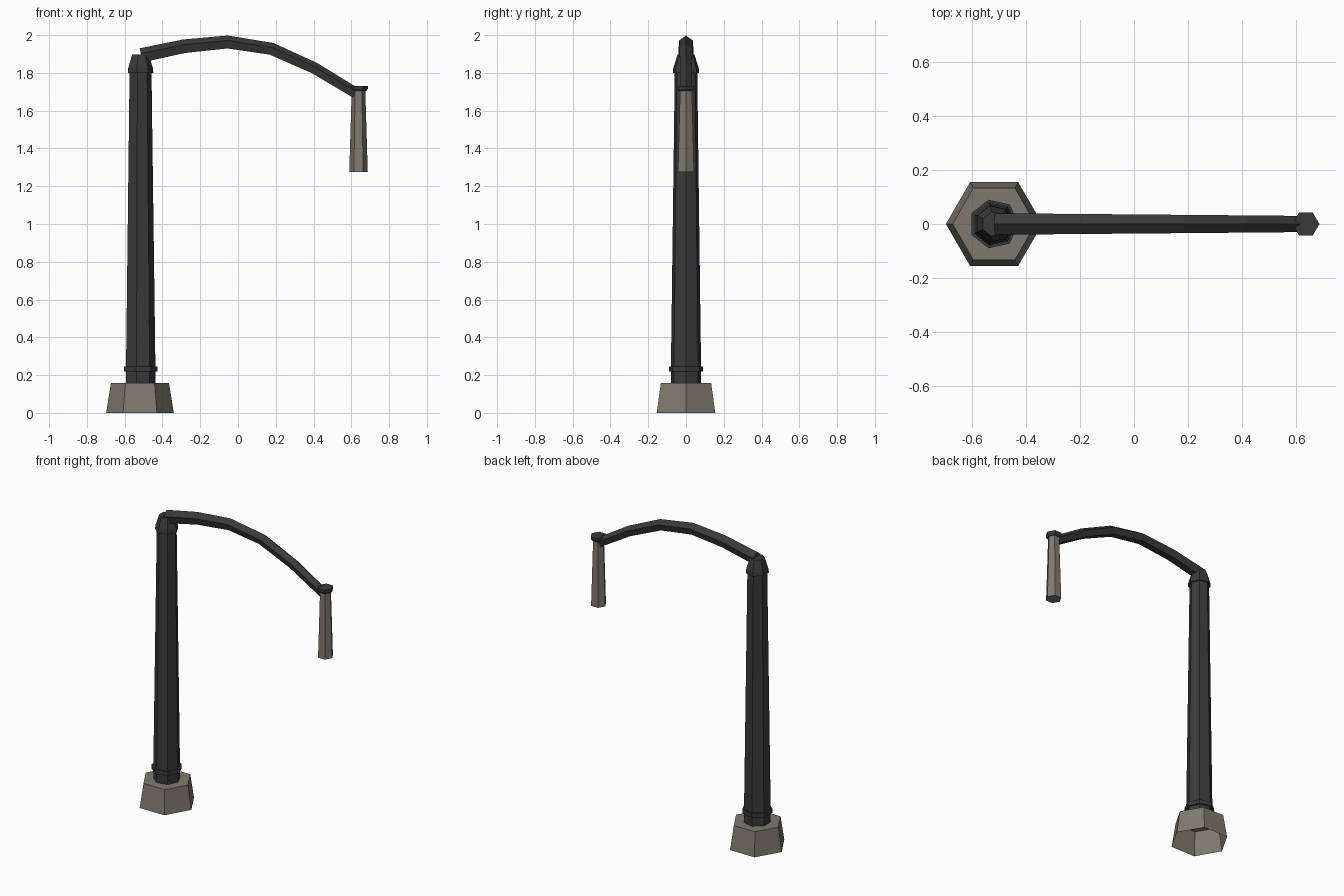
import bpy, bmesh, math
from mathutils import Vector

cube = bpy.data.objects.get("Cube")
if cube:
    bpy.data.objects.remove(cube, do_unlink=True)


def material(name, rgb):
    mat = bpy.data.materials.new(name)
    mat.use_nodes = True
    mat.diffuse_color = (*rgb, 1)
    mat.node_tree.nodes["Principled BSDF"].inputs["Base Color"].default_value = (*rgb, 1)
    return mat


IRON = material("dark iron", (0.042, 0.042, 0.043))
STONE = material("warm grey", (0.215, 0.195, 0.155))


def skin(name, rings, mat, cap_start=True, cap_end=True):
    """Join successive rings of points into a flat shaded shell."""
    bm = bmesh.new()
    loops = [[bm.verts.new(p) for p in ring] for ring in rings]
    n = len(loops[0])
    for a, b in zip(loops, loops[1:]):
        for i in range(n):
            j = (i + 1) % n
            bm.faces.new((a[i], a[j], b[j], b[i]))
    if cap_start:
        bm.faces.new(loops[0][::-1])
    if cap_end:
        bm.faces.new(loops[-1])
    bmesh.ops.recalc_face_normals(bm, faces=bm.faces)
    mesh = bpy.data.meshes.new(name)
    bm.to_mesh(mesh)
    bm.free()
    mesh.materials.append(mat)
    obj = bpy.data.objects.new(name, mesh)
    bpy.context.collection.objects.link(obj)
    return obj


def turned(name, x, sides, profile, mat, cap_start=True):
    """Upright shape from (radius, height) pairs, one corner facing +x."""
    angles = [math.tau * i / sides for i in range(sides)]
    rings = [[(x + r * math.cos(a), r * math.sin(a), z) for a in angles] for r, z in profile]
    return skin(name, rings, mat, cap_start)


POST_X, LAMP_X = -0.519, 0.638

# Hollow foot, open underneath
turned("foot", POST_X, 6, [(0.179, 0), (0.154, 0.157)], STONE, cap_start=False)

# Post, collar and cap
turned("post", POST_X, 7, [(0.082, 0.15), (0.082, 0.23), (0.061, 1.81)], IRON)
turned("collar", POST_X, 7, [(0.0925, 0.218), (0.0925, 0.246)], IRON)
turned("post_cap", POST_X, 7, [(0.071, 1.80), (0.069, 1.825), (0.046, 1.897)], IRON)

# Curved five-sided arm, thinning towards the lamp
path = [Vector((x, 0, z)) for x, z in [
    (-0.512, 1.889), (-0.287, 1.937), (-0.055, 1.96),
    (0.177, 1.924), (0.405, 1.822), (0.622, 1.691)]]
rings = []
for k, p in enumerate(path):
    along = (path[min(k + 1, len(path) - 1)] - path[max(k - 1, 0)]).normalized()
    side = Vector((0, 1, 0))
    up = along.cross(side)
    r = 0.042 - 0.0105 * k / (len(path) - 1)
    rings.append([p + r * (up * math.cos(math.tau * i / 5) + side * math.sin(math.tau * i / 5))
                  for i in range(5)])
skin("arm", rings, IRON)

# Hanging lamp and its flared lid
turned("lamp", LAMP_X, 6, [(0.049, 1.275), (0.036, 1.705)], STONE)
turned("lamp_lid", LAMP_X, 6, [(0.04, 1.703), (0.05, 1.716), (0.05, 1.731)], IRON)
